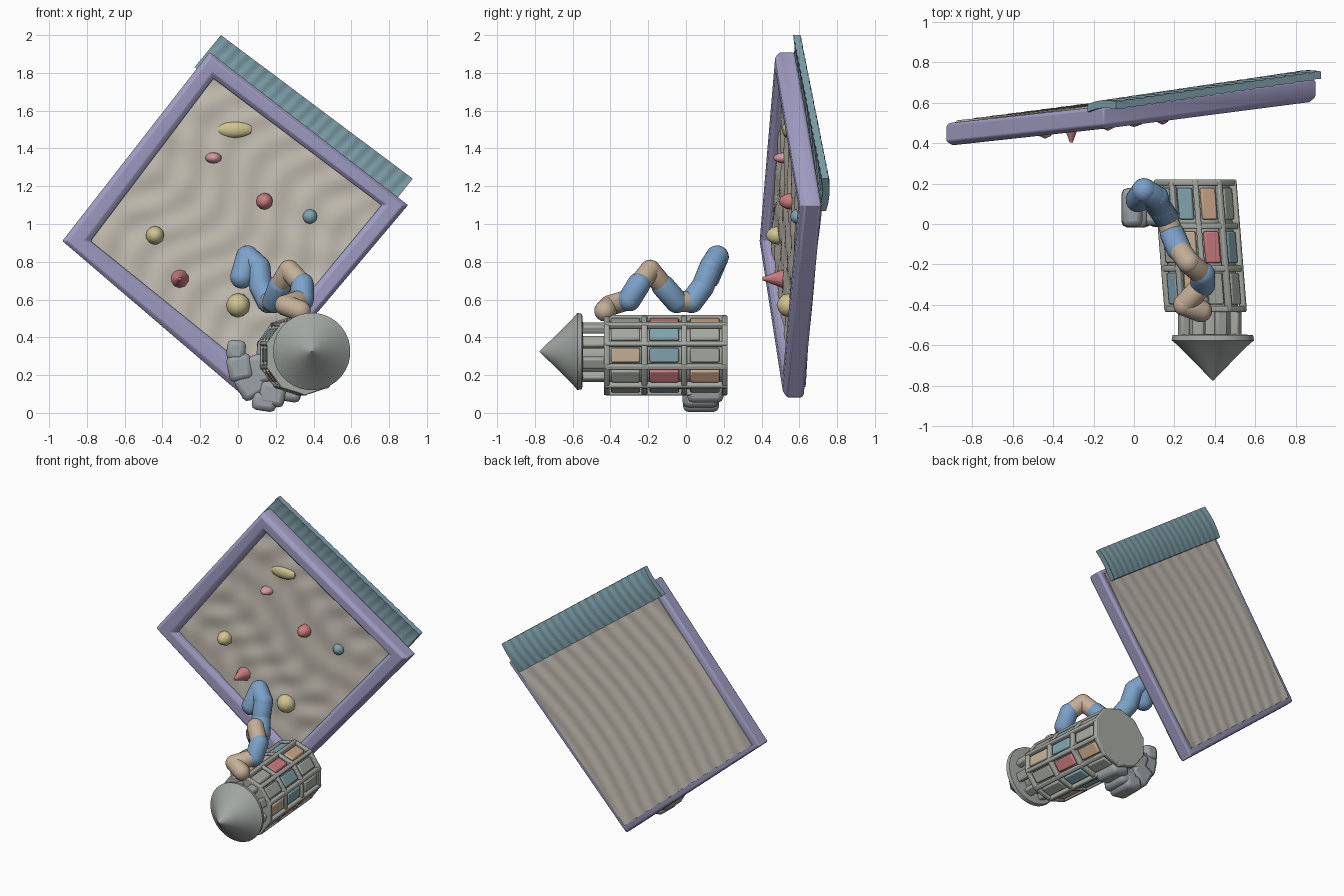
import bpy, bmesh, math, random
from mathutils import Vector, Matrix

if "Cube" in bpy.data.objects:
    bpy.data.objects.remove(bpy.data.objects["Cube"])
random.seed(4)

COLORS = dict(lilac=(.36, .34, .56), sand=(.58, .54, .47), teal=(.22, .37, .42), red=(.6, .2, .22),
              yellow=(.62, .55, .28), blue=(.2, .36, .58), tan=(.55, .43, .31), stone=(.38, .4, .36),
              grey=(.33, .36, .38), orange=(.6, .4, .25), pink=(.68, .32, .36), cap=(.36, .39, .37))
MATS = {}
for k, c in COLORS.items():
    MATS[k] = bpy.data.materials.new(k)
    MATS[k].diffuse_color = (*c, 1)

# The tower body drifts slightly to -x towards its far end
DRIFT = Matrix(((1, -.08, 0, -.02), (0, 1, 0, 0), (0, 0, 1, 0), (0, 0, 0, 1)))


def finish(name, bm, color, bevel=0.0):
    if name.startswith(("tower_core", "tower_ri", "wall")):
        bm.transform(DRIFT)
    bmesh.ops.recalc_face_normals(bm, faces=bm.faces)
    me = bpy.data.meshes.new(name)
    bm.to_mesh(me)
    bm.free()
    ob = bpy.data.objects.new(name, me)
    bpy.context.collection.objects.link(ob)
    me.materials.append(MATS[color])
    if bevel:
        m = ob.modifiers.new("bevel", 'BEVEL')
        m.width, m.segments = bevel, 2
    bpy.context.view_layer.objects.active = ob
    bpy.ops.object.select_all(action='DESELECT')
    ob.select_set(True)
    bpy.ops.object.shade_smooth_by_angle(angle=math.radians(40))
    return ob


def box(name, mat, size, color, bevel=.01):
    bm = bmesh.new()
    bmesh.ops.create_cube(bm, size=1, matrix=mat @ Matrix.Diagonal((*size, 1)))
    return finish(name, bm, color, bevel)


def capsule(name, a, b, r, color):
    a, b = Vector(a), Vector(b)
    d = b - a
    bm = bmesh.new()
    bmesh.ops.create_uvsphere(bm, u_segments=16, v_segments=11, radius=r)
    for v in bm.verts:
        v.co.z += math.copysign(d.length / 2, v.co.z)
    bm.transform(Matrix.Translation((a + b) / 2) @ d.to_track_quat('Z', 'Y').to_matrix().to_4x4())
    return finish(name, bm, color)


def lathe(name, x, z, prof, n, color, bevel=0.0):
    """Surface of revolution around an axis along y; prof = (y, radius)."""
    bm = bmesh.new()
    rings = [[bm.verts.new((x + r * math.cos(2 * math.pi * (i + .5) / n), y,
                            z + r * math.sin(2 * math.pi * (i + .5) / n))) for i in range(n)] for y, r in prof]
    for p, q in zip(rings, rings[1:]):
        for i in range(n):
            bm.faces.new((p[i], p[(i + 1) % n], q[(i + 1) % n], q[i]))
    bm.faces.new(rings[0])
    bm.faces.new(rings[-1])
    return finish(name, bm, color, bevel)


def on_board(x, z, w):
    """Point on the turned board plane, pushed w towards the back."""
    return Vector((x, .56 + .122 * x - .01 * (z - 1) + w, z))


def slab(name, quad, w0, w1, nu, nv, wave, color):
    """Plate over four (x, z) corners with an uneven surface on both sides."""
    q = [Vector(c) for c in quad]
    bm = bmesh.new()
    sides = []
    for w in (w0, w1):
        g = []
        for i in range(nu + 1):
            for j in range(nv + 1):
                u, v = i / nu, j / nv
                p = q[0].lerp(q[1], u).lerp(q[3].lerp(q[2], u), v)
                g.append(bm.verts.new(on_board(p.x, p.y, w + wave(u, v))))
        sides.append(g)
        for i in range(nu):
            for j in range(nv):
                k = i * (nv + 1) + j
                bm.faces.new((g[k], g[k + 1], g[k + nv + 2], g[k + nv + 1]))
    bmesh.ops.bridge_loops(bm, edges=[e for e in bm.edges if e.is_boundary])
    return finish(name, bm, color)


# Board frame: one profile swept round the four corners
outer = [(-.15, 1.91), (.9, 1.1), (.04, .08), (-.93, .91)]
inner = [(-.13, 1.77), (.76, 1.1), (.05, .24), (-.78, .91)]
profile = [(0, -.04), (.2, -.062), (.75, -.062), (1, -.04), (1, .04), (.8, .05), (.1, .05), (0, .04)]
bm = bmesh.new()
loops = []
for o, i in zip(outer, inner):
    loops.append([bm.verts.new(on_board(*Vector(o).lerp(Vector(i), t), w)) for t, w in profile])
for k in range(4):
    a, b = loops[k], loops[(k + 1) % 4]
    for j in range(len(profile)):
        n = (j + 1) % len(profile)
        bm.faces.new((a[j], a[n], b[n], b[j]))
finish("board_frame", bm, 'lilac', .018)

# Board panel with a lumpy face, and a rippled backing over most of the frame
slab("board_panel", inner, -.02, .03, 48, 48,
     lambda u, v: .004 * math.sin(38 * u + 3 * math.sin(9 * v)) + .003 * math.sin(31 * v + 2 * math.sin(7 * u)),
     'sand')
backing = [Vector(o).lerp(Vector(i), .35) for o, i in zip(outer, inner)]
slab("board_backing", backing, .035, .056, 60, 30,
     lambda u, v: .003 * math.sin(70 * u + 5 * math.sin(3 * v)), 'sand')

# Ribbed roof strip along the upper right edge, at the back
slab("roof_strip", [(-.09, 2.0), (.925, 1.24), (.79, 1.07), (-.23, 1.83)], .04, .078, 100, 8,
     lambda u, v: .0025 * math.sin(130 * u + 2 * v) - .012 * (2 * v - 1) ** 2 + .02 * u, 'teal')

# Holds on the board: x, z, half width, half height, reach, colour
for k, (x, z, sx, sz, d, col) in enumerate([
        (-.02, 1.5, .1, .045, .03, 'yellow'), (-.13, 1.35, .045, .03, .065, 'pink'),
        (.14, 1.12, .045, .045, .07, 'red'), (.38, 1.04, .04, .04, .04, 'teal'),
        (-.44, .94, .05, .05, .07, 'yellow'), (0, .57, .065, .065, .07, 'yellow')]):
    bm = bmesh.new()
    bmesh.ops.create_icosphere(bm, subdivisions=2, radius=1)
    for v in bm.verts:
        v.co.y = min(v.co.y, .2)
    bm.transform(Matrix.Translation(on_board(x, z, -.015)) @ Matrix.Diagonal((sx, d, sz, 1)))
    finish("hold_%d" % k, bm, col)
bm = bmesh.new()
bmesh.ops.create_cone(bm, cap_ends=True, segments=10, radius1=.05, radius2=.008, depth=.11,
                      matrix=Matrix.Translation(on_board(-.31, .71, -.066)) @ Matrix.Rotation(math.pi / 2, 4, 'X'))
finish("hold_cone", bm, 'red')

# Tower lying along y: core, rings, ribs and wall panels
CX, CZ, N = .34, .305, 10
lathe("tower_core", CX, CZ, [(-.42, .17), (.215, .185)], N, 'stone')
for k, y in enumerate((-.42, -.22, -.01, .205)):
    lathe("tower_ring_%d" % k, CX, CZ, [(y - .015, .19), (y - .015, .212), (y + .015, .212), (y + .015, .19)],
          N, 'stone', .006)
palette = ['tan', 'teal', 'orange', 'stone', 'red', 'teal', 'stone']
for i in range(N):
    a = 2 * math.pi * i / N
    turn = Matrix.Translation((CX, 0, CZ)) @ Matrix.Rotation(-a, 4, 'Y')
    half = Matrix.Translation((CX, 0, CZ)) @ Matrix.Rotation(-a - math.pi / N, 4, 'Y')
    box("tower_rib_%d" % i, half @ Matrix.Translation((.195, -.105, 0)), (.035, .65, .028), 'stone', .008)
    for j, y in enumerate((-.32, -.115, .1)):
        box("wall_panel_%d_%d" % (i, j), turn @ Matrix.Translation((.182, y, 0)), (.03, .155, .075),
            palette[(i * 3 + j * 5) % 7], .008)

# Belfry posts and pointed cap
lathe("belfry_core", .375, .3, [(-.58, .105), (-.41, .105)], 12, 'stone')
for i in range(8):
    a = 2 * math.pi * (i + .5) / 8
    x, z = .375 + .14 * math.cos(a), .32 + .14 * math.sin(a)
    box("belfry_post_%d" % i, Matrix.Translation((x, -.49, z)) @ Matrix.Rotation(-a, 4, 'Y'),
        (.045, .17, .06), 'stone')
lathe("tower_cap", .39, .325, [(-.545, .14), (-.55, .2), (-.575, .205), (-.6, .175), (-.69, .085), (-.765, .012),
                               (-.775, .003)], 32, 'cap')

# Stone footing fanned out under the tower's far end: x, z, width, height
for k, (x, z, sx, sz) in enumerate([(-.01, .33, .1, .11), (.01, .24, .13, .14), (.07, .15, .15, .14),
                                    (.14, .06, .13, .1), (.18, .1, .14, .13), (.11, .23, .16, .16),
                                    (.27, .11, .13, .1), (.16, .33, .12, .12)]):
    a = math.atan2(z - CZ, x - CX)
    box("footing_stone_%d" % k, Matrix.Translation((x, .09 + random.uniform(-.015, .015), z)) @
        Matrix.Rotation(-a if k not in (3, 4, 6) else .15, 4, 'Y'), (sx, .19, sz), 'grey', .028)

# Jointed arm rising from the tower towards the board
path = [(.33, -.43, .54), (.25, -.4, .57), (.34, -.3, .6), (.34, -.25, .68), (.27, -.19, .755), (.22, -.12, .67),
        (.19, -.05, .59), (.16, .03, .59), (.12, .09, .67), (.11, .13, .77), (.05, .165, .825), (.02, .12, .72)]
tint = ['tan', 'tan', 'blue', 'tan', 'tan', 'blue', 'tan', 'blue', 'blue', 'blue', 'blue']
for k, (a, b) in enumerate(zip(path, path[1:])):
    capsule("arm_segment_%d" % k, a, b, .062 if tint[k] == 'blue' else .056, tint[k])

for m in bpy.data.materials:
    if m.users and not m.is_grease_pencil:
        m.use_nodes = True
        m.node_tree.nodes["Principled BSDF"].inputs["Base Color"].default_value = m.diffuse_color
